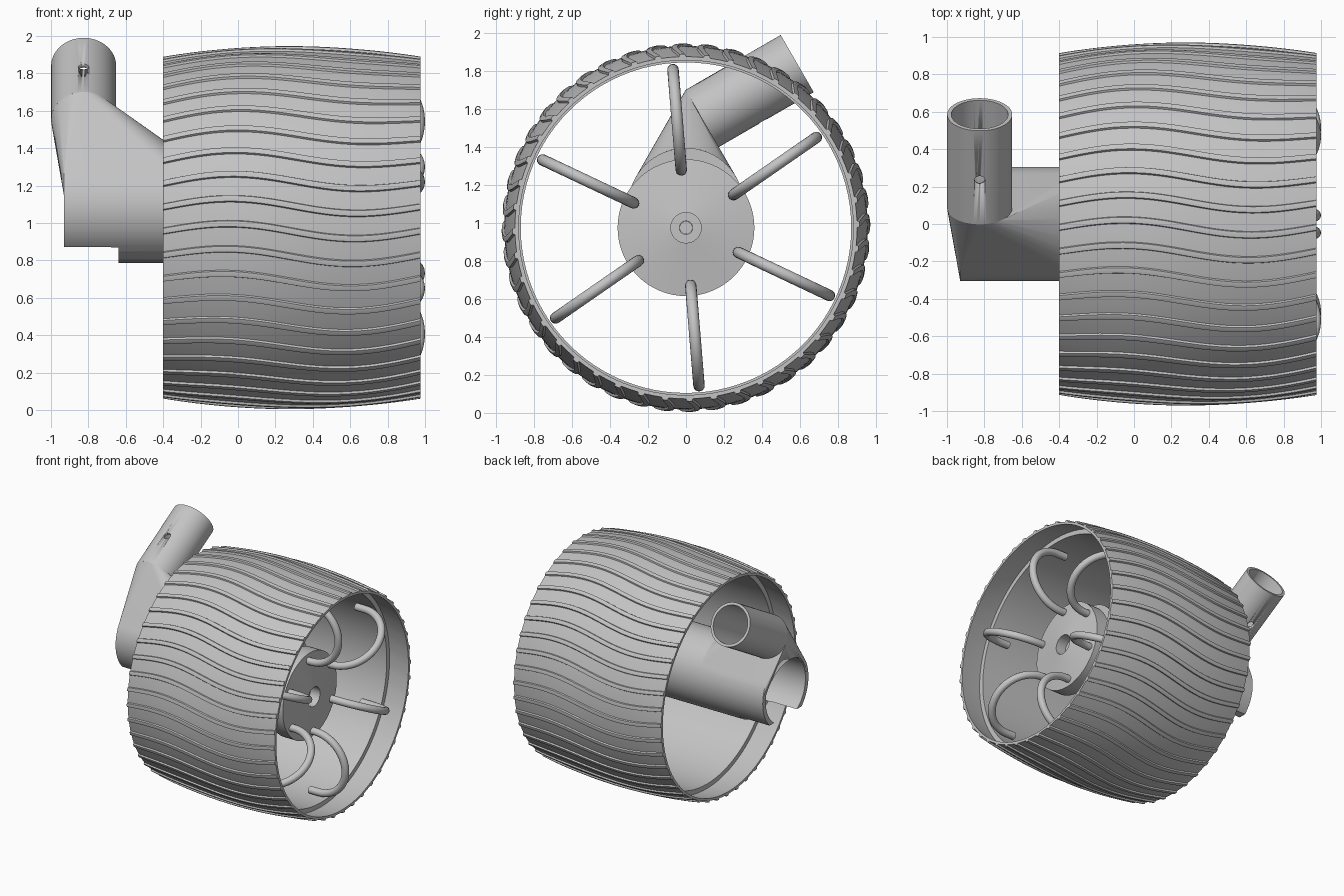
import bpy, bmesh
from math import sin, cos, pi, radians
from mathutils import Vector, Matrix

if "Cube" in bpy.data.objects:
    bpy.data.objects.remove(bpy.data.objects["Cube"], do_unlink=True)

grey = bpy.data.materials.new("light_grey")
grey.use_nodes = True
grey.diffuse_color = (0.55, 0.55, 0.55, 1)
grey.node_tree.nodes["Principled BSDF"].inputs["Base Color"].default_value = grey.diffuse_color

AXLE_Z = 0.975
HOUSING_Z = 1.09
BACK, FRONT = -0.4, 0.975      # tyre ends along x


def finish(name, bm, angle=35):
    bmesh.ops.recalc_face_normals(bm, faces=bm.faces)
    mesh = bpy.data.meshes.new(name)
    bm.to_mesh(mesh)
    bm.free()
    mesh.materials.append(grey)
    ob = bpy.data.objects.new(name, mesh)
    bpy.context.collection.objects.link(ob)
    bpy.ops.object.select_all(action='DESELECT')
    ob.select_set(True)
    bpy.context.view_layer.objects.active = ob
    bpy.ops.object.shade_smooth_by_angle(angle=radians(angle))
    return ob


def bridge(loops, closed):
    """Join closed loops of points with quads; cap the ends unless the loops close up."""
    bm = bmesh.new()
    rows = [[bm.verts.new(p) for p in loop] for loop in loops]
    n = len(rows[0])
    for i in range(len(rows) - (0 if closed else 1)):
        a, b = rows[i], rows[(i + 1) % len(rows)]
        for j in range(n):
            k = (j + 1) % n
            bm.faces.new((a[j], a[k], b[k], b[j]))
    if not closed:
        bm.faces.new(rows[0])
        bm.faces.new(rows[-1])
    return bm


def circle(x, r, z=0.0, n=64):
    return [Vector((x, r * cos(2 * pi * i / n), z + r * sin(2 * pi * i / n))) for i in range(n)]


def lathe(name, profile, z, closed=True, n=64):
    return finish(name, bridge([circle(x, r, z, n) for x, r in profile], closed))


def cut(ob, cutter):
    mod = ob.modifiers.new("cut", 'BOOLEAN')
    mod.operation = 'DIFFERENCE'
    mod.solver = 'EXACT'
    mod.object = cutter
    bpy.context.view_layer.objects.active = ob
    bpy.ops.object.modifier_apply(modifier=mod.name)
    bpy.data.objects.remove(cutter, do_unlink=True)


# Barrel tyre with wavy raised ribs
RIBS, STEPS = 44, 32
RIB_SHAPE = [(0, 0), (0.03, 1), (0.14, 1.15), (0.25, 1), (0.28, 0), (0.64, 0)]


def crown(x):
    t = (x - 0.29) / 0.69
    return 0.957 - 0.057 * t * t


def tyre_loop(x, inner):
    pts = []
    wave = 0.042 * sin(2 * pi * (x - BACK) / (FRONT - BACK))
    for k in range(RIBS):
        for frac, lift in RIB_SHAPE:
            a = 2 * pi * (k + frac) / RIBS - wave
            r = crown(x) - 0.02 if inner else crown(x) + 0.012 * lift
            pts.append((x, r * cos(a), AXLE_Z + r * sin(a)))
    return pts


xs = [BACK + (FRONT - BACK) * i / STEPS for i in range(STEPS + 1)]
finish("tyre", bridge([tyre_loop(x, False) for x in xs] +
                      [tyre_loop(x, True) for x in reversed(xs)], True))

# Inner rim band that carries the spokes
lathe("rim_band", [(-0.2, 0.925), (-0.2, 0.87), (0.78, 0.87), (0.78, 0.92)], AXLE_Z, n=96)

# Hub with stepped axle hole
lathe("hub", [(0.55, 0.035), (0.55, 0.36), (0.67, 0.36), (0.71, 0.08),
              (0.62, 0.08), (0.62, 0.035)], AXLE_Z)
lathe("axle", [(0.35, 0.034), (0.6, 0.034)], AXLE_Z, closed=False, n=24)

# Six hooped spokes
for s in range(6):
    theta = radians(94.7 - 60 * s)
    out = Vector((0, cos(theta), sin(theta)))
    side = Vector((0, -sin(theta), cos(theta)))
    ahead = Vector((1, 0, 0))
    stations = [(-0.265, -0.08, pi)]
    stations += [(0.265 * cos(a), 0.265 * sin(a), a) for a in (pi - pi * i / 24 for i in range(25))]
    stations += [(0.265, -0.08, 0)]
    loops = []
    for u, v, a in stations:
        centre = out * (0.57 + u) + ahead * (0.705 + v) + Vector((0, 0, AXLE_Z))
        normal = out * cos(a) + ahead * sin(a)
        loops.append([centre + 0.03 * (normal * cos(b) + side * sin(b))
                      for b in (2 * pi * i / 16 for i in range(16))])
    finish("spoke_%d" % (s + 1), bridge(loops, False))

# Motor housing, open at the outer end and cut away below
housing = lathe("motor_housing", [(-0.93, 0.265), (-0.93, 0.305), (0.45, 0.305),
                                  (0.45, 0.04), (0.41, 0.04), (0.41, 0.265)], HOUSING_Z)
for x_end, top in ((-0.64, 0.87), (-0.68, 0.872)):
    bm = bmesh.new()
    bmesh.ops.create_cube(bm, size=1)
    bmesh.ops.transform(bm, matrix=Matrix.Translation((x_end - 0.5, 0, top - 0.5)), verts=bm.verts)
    cut(housing, finish("cutter", bm))
    if x_end == -0.64:
        continue

# Tilted mounting tube
along = Vector((0, cos(radians(30)), sin(radians(30))))
across = Vector((0, -along.z, along.y))
base = Vector((-0.825, 0.085, 1.55))


def tube_loop(t, r, n=64):
    return [base + along * t + r * (Vector((cos(a), 0, 0)) + across * sin(a))
            for a in (2 * pi * i / n for i in range(n))]


tube = finish("mounting_tube", bridge([tube_loop(0, 0.01), tube_loop(0, 0.174),
                                       tube_loop(0.578, 0.174), tube_loop(0.578, 0.152),
                                       tube_loop(0.03, 0.152), tube_loop(0.03, 0.01)], True))
bolt = base + along * 0.27
drill = [[bolt + across * h + 0.028 * (Vector((cos(a), 0, 0)) + along * sin(a))
          for a in (2 * pi * i / 24 for i in range(24))] for h in (-0.3, 0.3)]
cut(tube, finish("cutter", bridge(drill, False)))

# Neck blending the tube into the housing
bm = bmesh.new()
for p in tube_loop(0, 0.174, 48):
    bm.verts.new(p)
for x in (-0.93, -0.33):
    for i in range(33):
        a = radians(10 + 5 * i)
        bm.verts.new((x, 0.305 * cos(a), HOUSING_Z + 0.305 * sin(a)))
hull = bmesh.ops.convex_hull(bm, input=bm.verts)
bmesh.ops.delete(bm, geom=[g for g in hull["geom_interior"] if isinstance(g, bmesh.types.BMVert)],
                 context='VERTS')
neck = finish("neck", bm, 25)
cut(neck, lathe("cutter", [(-1.2, 0.266), (0.2, 0.266)], HOUSING_Z, closed=False))
